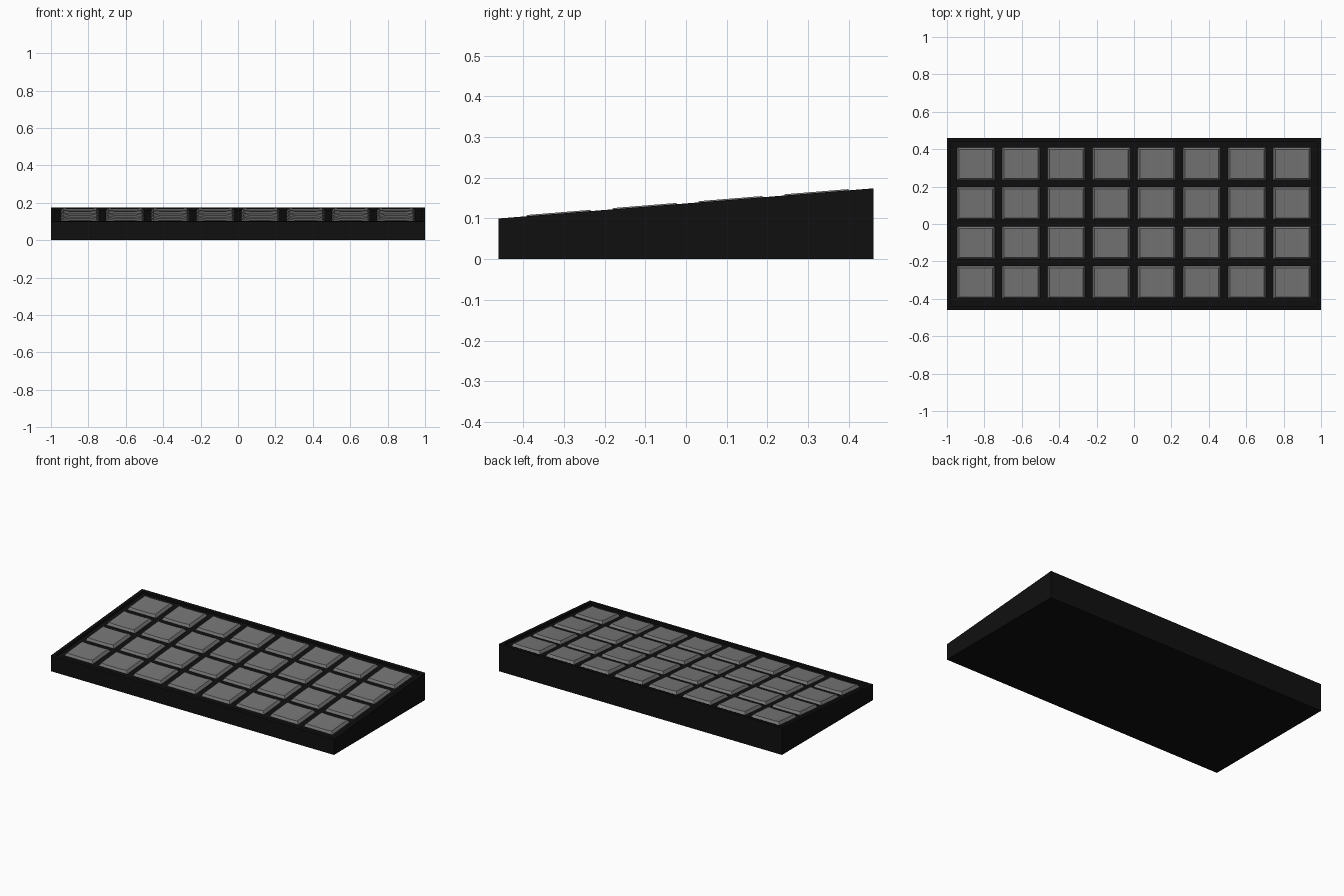
import bpy, bmesh, math
from mathutils import Matrix

if "Cube" in bpy.data.objects:
    bpy.data.objects.remove(bpy.data.objects["Cube"])

W, D = 1.0, 0.46              # half width, half depth
Z_FRONT, Z_BACK = 0.10, 0.174
RECESS = 0.014
SLOPE = math.atan2(Z_BACK - Z_FRONT, 2 * D)


def material(name, v):
    m = bpy.data.materials.new(name)
    m.diffuse_color = (v, v, v, 1)
    m.use_nodes = True
    m.node_tree.nodes["Principled BSDF"].inputs["Base Color"].default_value = m.diffuse_color
    return m


def make_object(name, bm, mat):
    bmesh.ops.recalc_face_normals(bm, faces=bm.faces[:])
    me = bpy.data.meshes.new(name)
    bm.to_mesh(me)
    bm.free()
    me.materials.append(mat)
    ob = bpy.data.objects.new(name, me)
    bpy.context.collection.objects.link(ob)
    return ob


black = material("black_case", 0.005)
grey = material("grey_keys", 0.18)

# Wedge case with a shallow sunken tray in its sloping top
bm = bmesh.new()
bmesh.ops.create_cube(bm, size=2)
for v in bm.verts:
    high = v.co.z > 0
    v.co.x *= W
    v.co.y *= D
    v.co.z = (Z_BACK if v.co.y > 0 else Z_FRONT) if high else 0
bm.normal_update()
top = max(bm.faces, key=lambda f: f.normal.z)
bmesh.ops.inset_individual(bm, faces=[top], thickness=0.03)
bmesh.ops.inset_individual(bm, faces=[top], thickness=0.0005, depth=-RECESS)
make_object("case", bm, black)

# One keycap: tapered sides and a gently dished top
bm = bmesh.new()
section = [(-0.101, -RECESS), (0.101, -RECESS), (0.090, 0.003),
           (0.054, 0.0), (-0.054, 0.0), (-0.090, 0.003)]
loops = []
for side in (-1, 1):
    loops.append([bm.verts.new((x, side * (0.088 if z < -0.001 else 0.078), z))
                  for x, z in section])
front, back = loops
bm.faces.new(front)
bm.faces.new(back[::-1])
for i in range(6):
    j = (i + 1) % 6
    bm.faces.new((front[i], front[j], back[j], back[i]))
first_key = make_object("key", bm, grey)

# Grid of 8 x 4 keys sharing that mesh, lying along the slope
for row in range(4):
    for col in range(8):
        key = first_key if row == col == 0 else first_key.copy()
        if key is not first_key:
            bpy.context.collection.objects.link(key)
        key.name = f"key_row{row + 1}_col{col + 1}"
        x = (col - 3.5) * 0.2415
        y = 0.004 + (row - 1.5) * 0.211
        z = (Z_FRONT + Z_BACK) / 2 + y * math.tan(SLOPE)
        key.matrix_world = Matrix.Translation((x, y, z)) @ Matrix.Rotation(SLOPE, 4, 'X')
